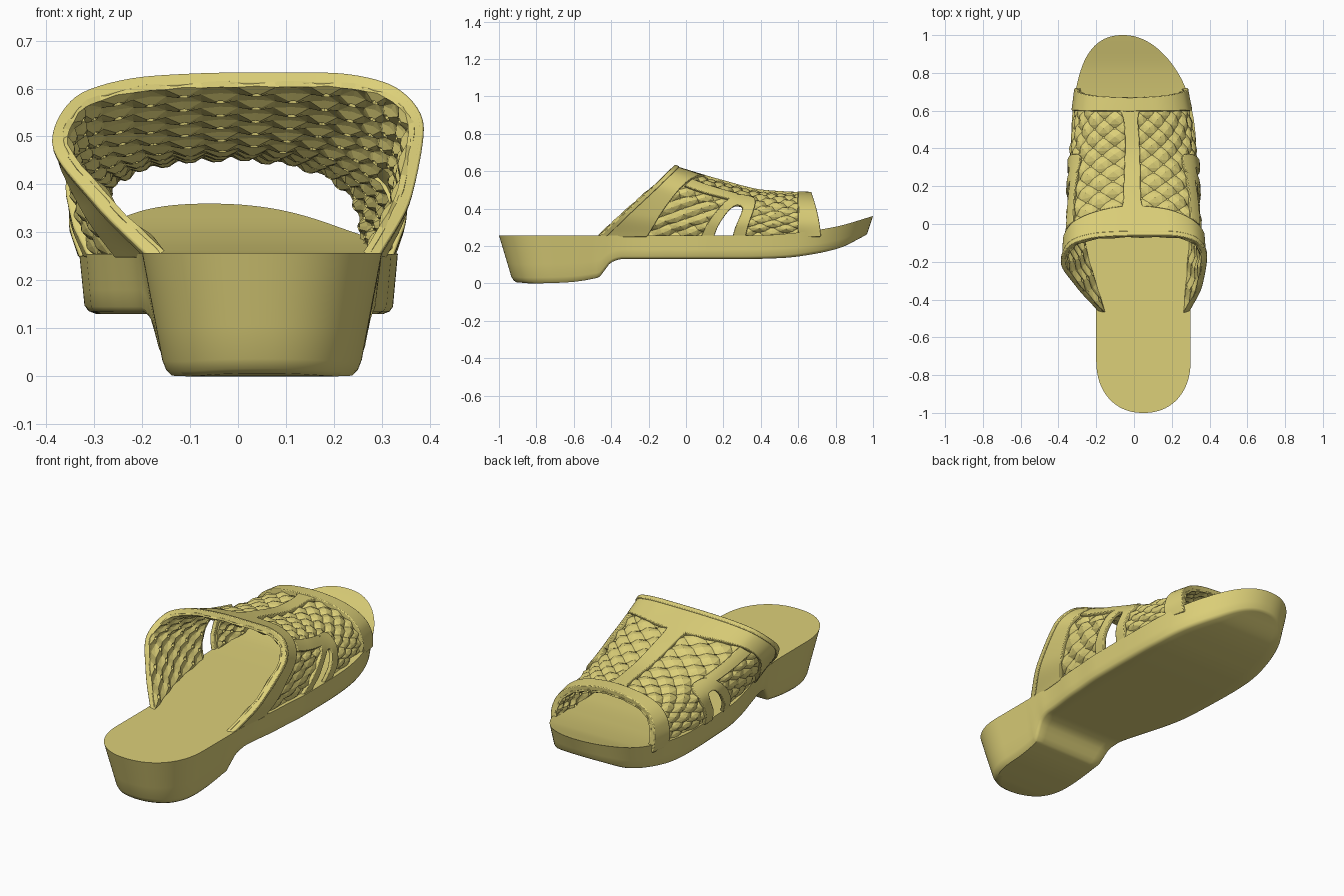
import bpy, bmesh, math
from mathutils import Vector

if "Cube" in bpy.data.objects:
    bpy.data.objects.remove(bpy.data.objects["Cube"])

mat = bpy.data.materials.new("mustard")
mat.diffuse_color = (0.72, 0.63, 0.19, 1)
mat.use_nodes = True
mat.node_tree.nodes["Principled BSDF"].inputs["Base Color"].default_value = mat.diffuse_color


def curve(pts, x):
    """Smooth monotone interpolation through (x, y) pairs."""
    n = len(pts)
    x = min(max(x, pts[0][0]), pts[-1][0])
    k = 0
    while k < n - 2 and x > pts[k + 1][0]:
        k += 1

    def slope(a):
        return (pts[a + 1][1] - pts[a][1]) / (pts[a + 1][0] - pts[a][0])

    def tangent(i):
        if i == 0:
            return slope(0)
        if i == n - 1:
            return slope(n - 2)
        a, b = slope(i - 1), slope(i)
        return 0 if a * b <= 0 else 2 * a * b / (a + b)
    h = pts[k + 1][0] - pts[k][0]
    t = (x - pts[k][0]) / h
    a, b = pts[k][1], pts[k + 1][1]
    return (a * (2*t**3 - 3*t*t + 1) + b * (3*t*t - 2*t**3)
            + h * (tangent(k) * (t**3 - 2*t*t + t) + tangent(k + 1) * (t**3 - t*t)))


def finish(bm, name, smooth=True):
    bmesh.ops.remove_doubles(bm, verts=bm.verts, dist=1e-5)
    bmesh.ops.recalc_face_normals(bm, faces=bm.faces)
    me = bpy.data.meshes.new(name)
    bm.to_mesh(me)
    bm.free()
    me.materials.append(mat)
    ob = bpy.data.objects.new(name, me)
    bpy.context.collection.objects.link(ob)
    if smooth:
        bpy.ops.object.select_all(action='DESELECT')
        ob.select_set(True)
        bpy.context.view_layer.objects.active = ob
        bpy.ops.object.shade_smooth_by_angle(angle=math.radians(38))
    return ob


# Sole: stations along y, each a tapered section between top and bottom profiles
TOP = [(-1, .257), (.2, .255), (.4, .257), (.6, .272), (.8, .303), (1, .36)]
BOTTOM = [(-1, .006), (-.9, 0), (-.7, .004), (-.47, .03), (-.435, .07), (-.40, .112),
          (-.34, .13), (.3, .13), (.5, .135), (.7, .158), (.85, .19), (1, .255)]
CENTRE = [(-1, .05), (-.5, .05), (-.2, .03), (0, .012), (.4, 0), (.7, -.015), (1, -.06)]
HALF = [(-1, .25), (-.5, .25), (-.35, .257), (-.1, .30), (.1, .325), (.4, .33), (1, .33)]
TAPER = [(-1, .20), (-.5, .18), (-.35, .06), (0, .035), (.6, .04), (1, .08)]


def half_width(y):
    w = curve(HALF, y)
    for d in ((-.72 - y) / .28, (y - .4) / .6):
        if d > 0:
            w *= max(0, 1 - d ** 2.2) ** (1 / 2.2)
    return w


side = [(0, .12), (.02, .04), (.06, 0)]      # (extra inset, height) of the bottom rounding
section = [(k / 4, 1) for k in range(-4, 5)]
section += [(1, .97), (1, .7), (1, .4)] + [(1 - i, h) for i, h in side]
section += [(k / 4, 0) for k in range(3, -4, -1)]
section += [(i - 1, h) for i, h in reversed(side)] + [(-1, .4), (-1, .7), (-1, .97)]
bm = bmesh.new()
rings, N = [], 170
for i in range(N + 1):
    y = -math.cos(math.pi * i / N)
    w, c = half_width(y), curve(CENTRE, y)
    zt, zb = curve(TOP, y), curve(BOTTOM, y)
    ring = []
    for s, t in section:
        lean = (1 - t) + (.25 if t == 0 else .08 if t < .1 else 0)
        yy = y + .075 * lean * max(0, (-.5 - y) / .5) - .035 * lean * max(0, (y - .6) / .4)
        x = c + s * w * (1 - curve(TAPER, y) * (1 - t))
        ring.append(bm.verts.new((x, yy, zb + (zt - zb) * t)))
    rings.append(ring)
for a, b in zip(rings, rings[1:]):
    for k in range(len(a)):
        m = (k + 1) % len(a)
        bm.faces.new((a[k], a[m], b[m], b[k]))
finish(bm, "sole")

# Upper: surface through four arch sections (x, z), back opening to toe opening
ARCHES = [
    [(-.17, .25), (-.29, .37), (-.375, .49), (-.33, .575), (-.18, .615), (0, .622),
     (.18, .622), (.31, .60), (.375, .52), (.35, .38), (.28, .25)],
    [(-.28, .25), (-.335, .34), (-.36, .43), (-.32, .50), (-.18, .54), (0, .55),
     (.17, .545), (.30, .51), (.355, .44), (.345, .34), (.31, .25)],
    [(-.325, .25), (-.345, .32), (-.335, .39), (-.28, .45), (-.16, .485), (0, .492),
     (.14, .485), (.25, .45), (.32, .39), (.34, .32), (.32, .25)],
    [(-.30, .25), (-.305, .31), (-.295, .37), (-.25, .43), (-.15, .465), (-.02, .477),
     (.10, .465), (.20, .43), (.26, .37), (.275, .31), (.27, .25)]]
TABLES = [[[(k / 10, p[a]) for k, p in enumerate(arch)] for arch in ARCHES] for a in (0, 1)]
VKEYS = (0, .33, .66, 1)


def surface(u, v):
    x, z = (curve([(k, curve(t, u)) for k, t in zip(VKEYS, tab)], v) for tab in TABLES)
    crown = curve([(k, a[5][1]) for k, a in zip(VKEYS, ARCHES)], v)
    h = min(1, max(0, (z - .25) / (crown - .25))) ** (1 + .6 * v)
    yb, yt = -.47 + 1.19 * v, -.065 + .735 * v
    return Vector((x, yb + (yt - yb) * h, z))


def on_upper(u, v, offsets):
    e = .004
    p = surface(u, v)
    du = surface(min(1, u + e), v) - surface(max(0, u - e), v)
    dv = surface(u, min(1, v + e)) - surface(u, max(0, v - e))
    n = du.cross(dv).normalized()
    return [p + n * d for d in offsets]


def band(name, f, ns, nt, low=-.012, high=.008):
    """Closed slab over the patch f(s, t) -> (u, v) of the upper."""
    bm = bmesh.new()
    g = [[[bm.verts.new(q) for q in on_upper(*f(i / ns, j / nt), (low, high))]
          for j in range(nt + 1)] for i in range(ns + 1)]
    for i in range(ns):
        for j in range(nt):
            for k in (0, 1):
                bm.faces.new((g[i][j][k], g[i+1][j][k], g[i+1][j+1][k], g[i][j+1][k]))
    rim = [(i, 0) for i in range(ns)] + [(ns, j) for j in range(nt)]
    rim += [(i, nt) for i in range(ns, 0, -1)] + [(0, j) for j in range(nt, 0, -1)]
    for (a, b), (c, d) in zip(rim, rim[1:] + rim[:1]):
        bm.faces.new((g[a][b][0], g[c][d][0], g[c][d][1], g[a][b][1]))
    ob = finish(bm, name)
    bev = ob.modifiers.new("soft edge", 'BEVEL')
    bev.width, bev.segments, bev.limit_method = .004, 2, 'ANGLE'
    bev.angle_limit = math.radians(50)


band("back_band", lambda s, t: (s, t * (.19 + .03 * math.cos(4 * math.pi * s))), 80, 8)
band("back_lip", lambda s, t: (s, .035 * t), 80, 2, -.014, .013)
band("toe_band", lambda s, t: (s, .9 + .1 * t), 70, 4, -.014, .012)
band("centre_band", lambda s, t: (.495 + (s - .5) * (.05 + .06 * abs(2 * t - 1) ** 10),
                                  .15 + .78 * t), 4, 40)


# Side slot frames and the strips tying them to the back band
def slot(s, t):
    a = math.pi * s
    co = math.cos(a)
    u = (.22 + .09 * t) * max(0, math.sin(a)) ** .5
    return u, .5625 - (.042 + .058 * t) * math.copysign(abs(co) ** .6, co)


def strip(s, t):
    return .25 + .06 * s, .17 + .34 * t


for label, flip in (("left", False), ("right", True)):
    for part, f, ns, nt in (("slot_frame", slot, 44, 4), ("side_strip", strip, 3, 16)):
        band(f"{label}_{part}",
             lambda s, t, f=f: ((1 - f(s, t)[0]) if flip else f(s, t)[0], f(s, t)[1]), ns, nt)

# Quilted sheet: checkerboard of dimpled cells with holes and raised pyramids
NU, NV = 24, 16
SQUARE = [(-1, -1), (0, -1), (1, -1), (1, 0), (1, 1), (0, 1), (-1, 1), (-1, 0)]
bm = bmesh.new()
for i in range(NU):
    for j in range(NV):
        if j in (8, 9) and (i < 6 or i >= NU - 6):
            continue
        cu, cv = (i + .5) / NU, (j + .5) / NV

        def point(a, b, d):
            return bm.verts.new(on_upper(cu + a * .5 / NU, cv + b * .5 / NV, (d,))[0])
        outer = [point(a, b, -.014 if a and b else -.013) for a, b in SQUARE]
        if (i + j) % 2:
            top = point(0, 0, -.005)
            inner = [top] * 8
        else:
            inner = [point(*(Vector((a, b)).normalized() * .27), -.025) for a, b in SQUARE]
        for k in range(8):
            m = (k + 1) % 8
            ring = [outer[k], outer[m], inner[m]]
            bm.faces.new(ring if inner[k] is inner[m] else ring + [inner[k]])
quilt = finish(bm, "quilted_upper", smooth=False)
sol = quilt.modifiers.new("thickness", 'SOLIDIFY')
sol.thickness, sol.offset = .013, 0
